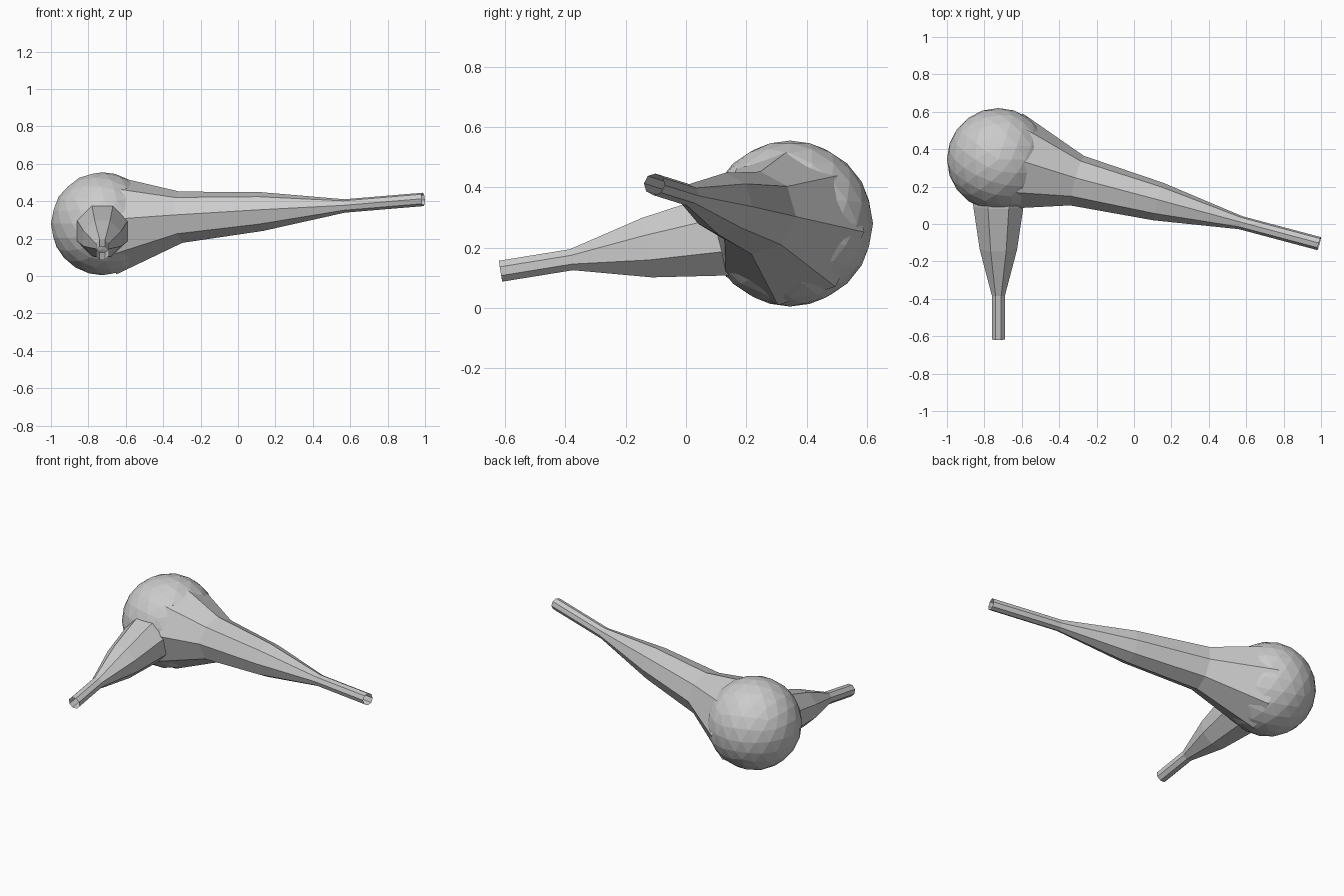
import bpy, bmesh, math
from mathutils import Vector

if "Cube" in bpy.data.objects:
    bpy.data.objects.remove(bpy.data.objects["Cube"])

SIDES = 8


def tapered_tube(name, stations, roll):
    """Open faceted tube; stations are (x, y, z, radius) along the centre line."""
    points = [Vector(s[:3]) for s in stations]
    bm = bmesh.new()
    rings = []
    for i, (p, s) in enumerate(zip(points, stations)):
        along = (points[min(i + 1, len(points) - 1)] - points[max(i - 1, 0)]).normalized()
        side = along.cross(Vector((0, 0, 1))).normalized()
        up = side.cross(along)
        ring = []
        for k in range(SIDES):
            a = roll + 2 * math.pi * k / SIDES
            ring.append(bm.verts.new(p + s[3] * (math.cos(a) * side + math.sin(a) * up)))
        rings.append(ring)
    for a, b in zip(rings, rings[1:]):
        for k in range(SIDES):
            n = (k + 1) % SIDES
            bm.faces.new((a[k], a[n], b[n], b[k]))
    bmesh.ops.recalc_face_normals(bm, faces=bm.faces)
    mesh = bpy.data.meshes.new(name)
    bm.to_mesh(mesh)
    bm.free()
    obj = bpy.data.objects.new(name, mesh)
    bpy.context.collection.objects.link(obj)
    return obj


# Round faceted bulb
bpy.ops.mesh.primitive_ico_sphere_add(subdivisions=3, radius=0.275, location=(-0.725, 0.345, 0.28))
bpy.context.object.name = "bulb"

# Long neck flaring into the bulb
tapered_tube("long_neck", [
    (-0.67, 0.335, 0.275, 0.268),
    (-0.305, 0.232, 0.315, 0.138),
    (0.13, 0.12, 0.345, 0.104),
    (0.57, 0.007, 0.375, 0.036),
    (0.99, -0.105, 0.41, 0.036),
], math.radians(5))

# Short spout on the front of the bulb
tapered_tube("short_spout", [
    (-0.725, 0.22, 0.25, 0.155),
    (-0.725, 0.10, 0.24, 0.145),
    (-0.725, -0.13, 0.20, 0.108),
    (-0.725, -0.38, 0.16, 0.038),
    (-0.725, -0.615, 0.122, 0.038),
], math.radians(22.5))
